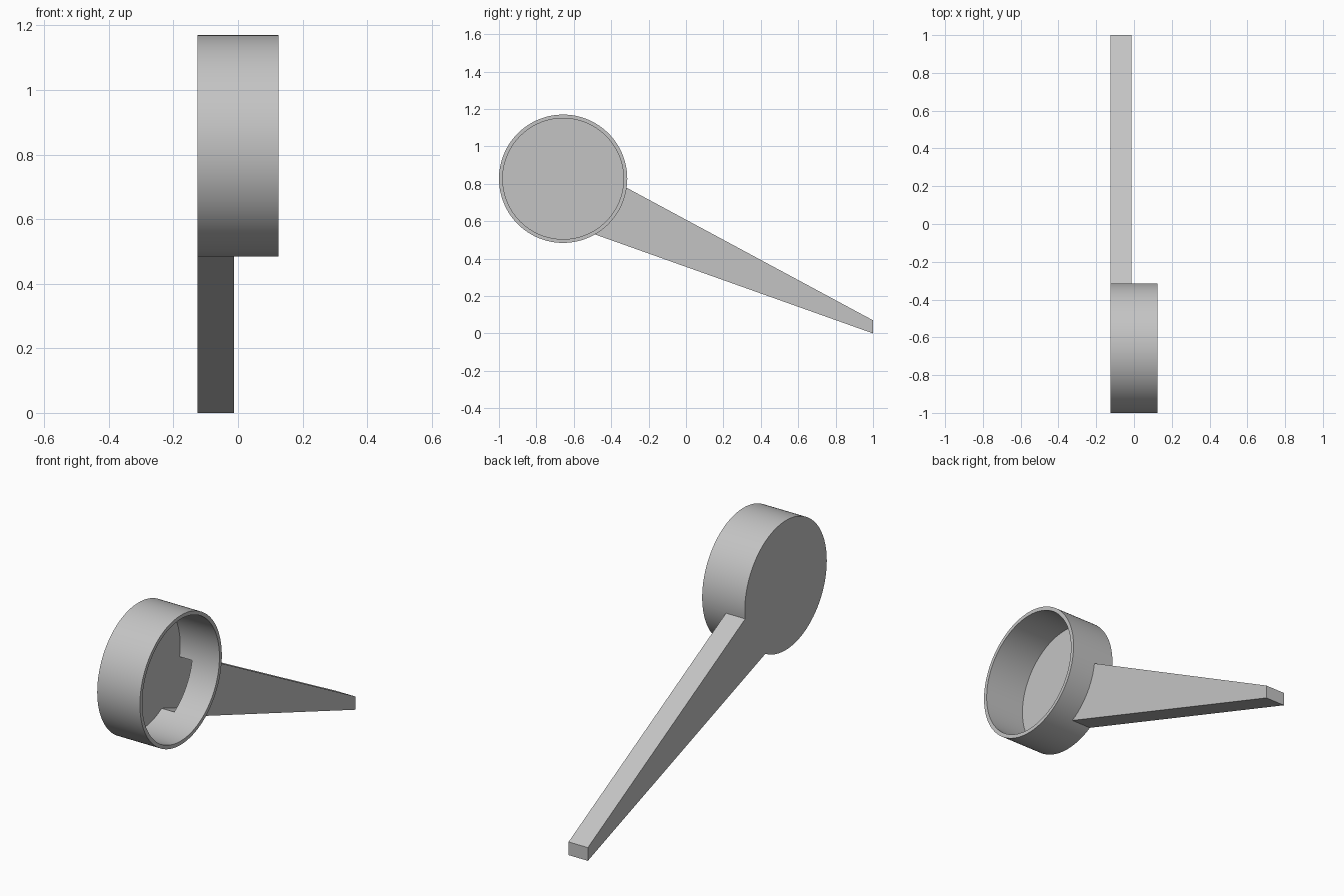
import bpy
import bmesh
import math
from mathutils import Matrix

if "Cube" in bpy.data.objects:
    bpy.data.objects.remove(bpy.data.objects["Cube"])

WALL = 0.02
CUP_Y, CUP_Z, CUP_R = -0.657, 0.827, 0.343
BACK, FRONT, HANDLE_FRONT = -0.125, 0.125, -0.012
TOP_SLOPE, BOTTOM_SLOPE = -0.538, -0.356
TIP_HEIGHT = 0.07

grey = bpy.data.materials.new("light grey")
grey.use_nodes = True
grey.diffuse_color = (0.55, 0.55, 0.55, 1)
grey.node_tree.nodes["Principled BSDF"].inputs["Base Color"].default_value = grey.diffuse_color


def add_object(name, bm):
    bmesh.ops.recalc_face_normals(bm, faces=bm.faces)
    mesh = bpy.data.meshes.new(name)
    bm.to_mesh(mesh)
    bm.free()
    mesh.materials.append(grey)
    obj = bpy.data.objects.new(name, mesh)
    bpy.context.collection.objects.link(obj)
    return obj


def drum(name, radius, x0, x1):
    """Round solid lying along x."""
    bm = bmesh.new()
    place = Matrix.Translation(((x0 + x1) / 2, CUP_Y, CUP_Z)) @ Matrix.Rotation(math.pi / 2, 4, "Y")
    bmesh.ops.create_cone(bm, cap_ends=True, segments=128, radius1=radius,
                          radius2=radius, depth=x1 - x0, matrix=place)
    return add_object(name, bm)


def taper(name, inset, y0, x0, x1):
    """Tapered bar from inside the cup to the tip, shrunk by inset."""
    def edge(y, slope, height, side):
        return height + slope * (y - 1) + side * inset * math.hypot(1, slope)

    y1 = 1 - inset
    profile = [(y, edge(y, BOTTOM_SLOPE, 0, 1)) for y in (y0, y1)]
    profile += [(y, edge(y, TOP_SLOPE, TIP_HEIGHT, -1)) for y in (y1, y0)]
    bm = bmesh.new()
    face = bm.faces.new([bm.verts.new((x0, y, z)) for y, z in profile])
    new = bmesh.ops.extrude_face_region(bm, geom=[face])["geom"]
    verts = [v for v in new if isinstance(v, bmesh.types.BMVert)]
    bmesh.ops.translate(bm, verts=verts, vec=(x1 - x0, 0, 0))
    return add_object(name, bm)


def combine(target, tool, operation):
    mod = target.modifiers.new(operation.lower(), "BOOLEAN")
    mod.operation, mod.solver, mod.object = operation, "EXACT", tool
    bpy.context.view_layer.objects.active = target
    bpy.ops.object.modifier_apply(modifier=mod.name)
    bpy.data.objects.remove(tool)


# Outer body: round cup joined to the tapered handle
scoop = drum("scoop", CUP_R, BACK, FRONT)
combine(scoop, taper("handle", 0, -0.5, BACK, HANDLE_FRONT), "UNION")

# Hollow: open cup with its cavity running on into the handle
combine(scoop, drum("cup_hollow", CUP_R - WALL, BACK + WALL, FRONT + WALL), "DIFFERENCE")
combine(scoop, taper("handle_hollow", WALL, -0.55, BACK + WALL, HANDLE_FRONT - WALL), "DIFFERENCE")

# Smooth round walls with crisp edges
bpy.ops.object.select_all(action="DESELECT")
scoop.select_set(True)
bpy.context.view_layer.objects.active = scoop
bpy.ops.object.shade_smooth_by_angle(angle=math.radians(30))
